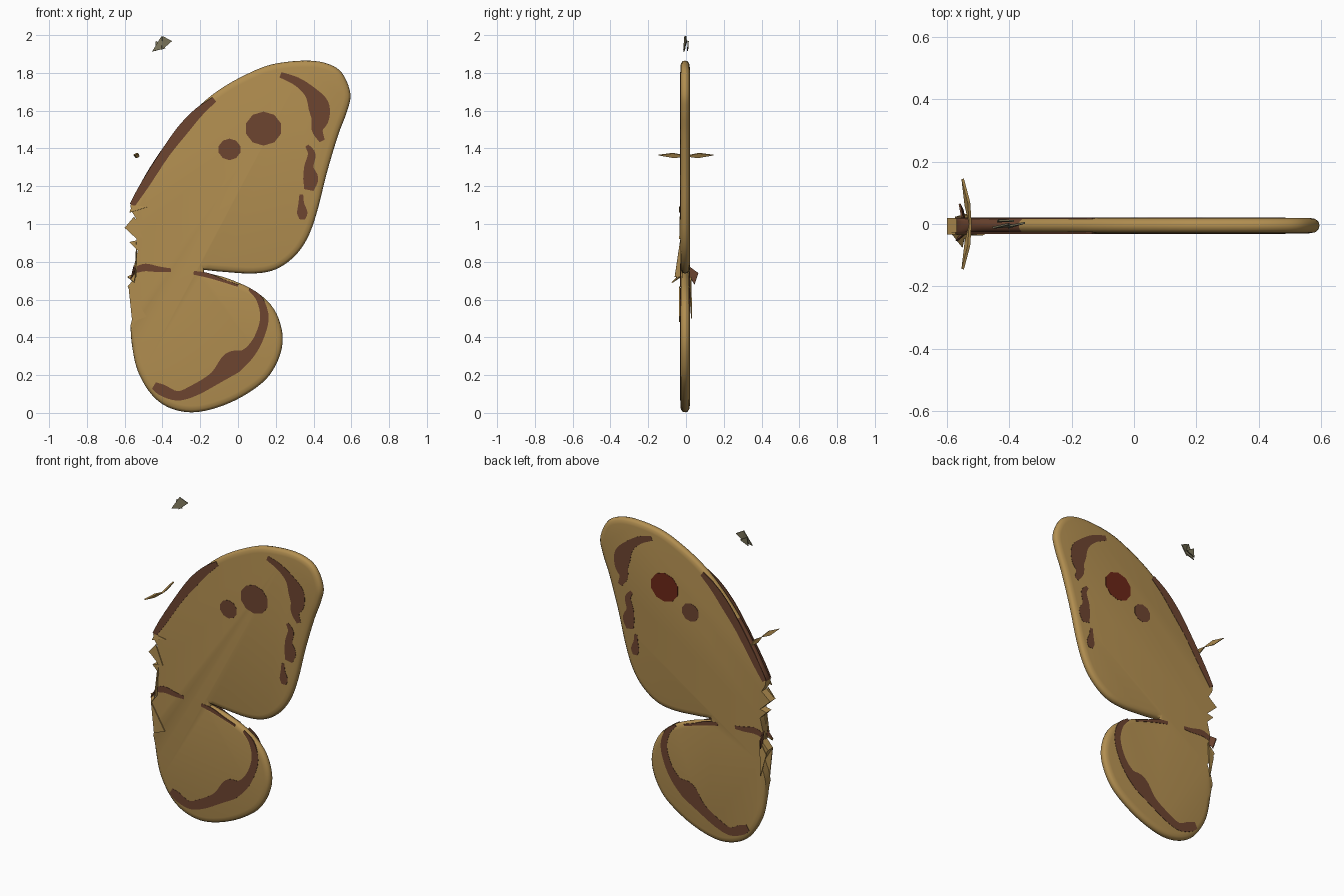
import bpy, bmesh, math
from mathutils import Vector

if "Cube" in bpy.data.objects:
    bpy.data.objects.remove(bpy.data.objects["Cube"])

YC, HALF = -0.005, 0.025          # wing mid-plane and half thickness


def material(name, rgb):
    m = bpy.data.materials.new(name)
    m.diffuse_color = (*rgb, 1)
    m.use_nodes = True
    m.node_tree.nodes["Principled BSDF"].inputs["Base Color"].default_value = m.diffuse_color
    return m


TAN = material("wing tan", (0.44, 0.27, 0.08))
BROWN = material("marking brown", (0.155, 0.06, 0.03))
RED = material("dark red", (0.15, 0.02, 0.009))
OLIVE = material("grey olive", (0.20, 0.18, 0.105))


def smooth(pts, n=5):
    """Catmull-Rom through an open list of points of any dimension."""
    p = [Vector(q) for q in pts]
    p = [2 * p[0] - p[1]] + p + [2 * p[-1] - p[-2]]
    out = []
    for a, b, c, d in zip(p, p[1:], p[2:], p[3:]):
        for i in range(n):
            t = i / n
            out.append(0.5 * (2 * b + (c - a) * t + (2 * a - 5 * b + 4 * c - d) * t * t
                              + (3 * b - a - 3 * c + d) * t ** 3))
    return out + [p[-2]]


def finish(bm, name, mats, shade=False):
    bmesh.ops.recalc_face_normals(bm, faces=bm.faces)
    me = bpy.data.meshes.new(name)
    bm.to_mesh(me)
    bm.free()
    for m in mats:
        me.materials.append(m)
    ob = bpy.data.objects.new(name, me)
    bpy.context.collection.objects.link(ob)
    if shade:
        bpy.context.view_layer.objects.active = ob
        ob.select_set(True)
        bpy.ops.object.shade_smooth_by_angle(angle=math.radians(40))
        ob.select_set(False)
    return ob


def loft(rings, bm):
    """Skin equal rings of 3D points and cap both ends."""
    vs = [[bm.verts.new(p) for p in r] for r in rings]
    n = len(vs[0])
    for a, b in zip(vs, vs[1:]):
        for i in range(n):
            j = (i + 1) % n
            bm.faces.new((a[i], a[j], b[j], b[i]))
    bm.faces.new(vs[0])
    bm.faces.new(vs[-1])


# Wing pair: smooth fore and hind outlines, then the torn root edge
fore = [(-.57, 1.10), (-.49, 1.26), (-.37, 1.44), (-.22, 1.61), (-.10, 1.71), (.04, 1.79),
        (.18, 1.845), (.35, 1.865), (.47, 1.85), (.55, 1.80), (.595, 1.69), (.575, 1.59),
        (.53, 1.47), (.47, 1.27), (.42, 1.07), (.37, .93), (.30, .83), (.20, .76),
        (.08, .738), (-.08, .747), (-.18, .757)]
hind = [(-.18, .745), (-.05, .71), (.09, .645), (.19, .55), (.235, .42), (.22, .30), (.15, .18),
        (.02, .085), (-.12, .025), (-.25, .003), (-.37, .03), (-.46, .10), (-.53, .22),
        (-.56, .35), (-.57, .46)]
torn = [(-.555, .52), (-.53, .58), (-.585, .67), (-.54, .72), (-.55, .78), (-.53, .86),
        (-.575, .905), (-.53, .915), (-.60, .98), (-.54, 1.03), (-.565, 1.07)]
rounded = smooth(fore) + smooth(hind)
line = rounded + [Vector(p) for p in torn]
inward = []
for i, p in enumerate(line):
    d = (line[(i + 1) % len(line)] - line[i - 1]).normalized()
    ease = min(1, i / 5, max(0, len(rounded) - 1 - i) / 5)
    inward.append(Vector((d.y, -d.x)) * ease)
profile = [(.034, -1), (.014, -.86), (.003, -.5), (0, 0), (.003, .5), (.014, .86), (.034, 1)]
bm = bmesh.new()
loft([[(p.x + q.x * k, YC + HALF * s, p.y + q.y * k) for p, q in zip(line, inward)]
      for k, s in profile], bm)
for f in bm.faces:                # dark leading edge near the root
    c = f.calc_center_median()
    if len(f.verts) == 4 and c.x < -.36 and 1.1 < c.z < 1.46:
        f.material_index = 1
finish(bm, "wing_pair", [TAN, BROWN], True)


# Painted markings: thin plates on both faces of the wing
def plate(name, outline, side, mat):
    bm = bmesh.new()
    y = YC + side * HALF
    loft([[(p[0], y + side * o, p[1]) for p in outline] for o in (-.004, .0015)], bm)
    finish(bm, name, [mat])


def ribbon(path):
    """Outline of a band from (x, z, width) points."""
    s = smooth(path, 4)
    left, right = [], []
    for i, p in enumerate(s):
        d = (s[min(i + 1, len(s) - 1)] - s[max(i - 1, 0)]).to_2d().normalized()
        n, c = Vector((-d.y, d.x)) * p.z / 2, p.to_2d()
        left.append(c + n)
        right.append(c - n)
    return left + right[::-1]


def spot(x, z, rx, rz):
    return [(x + rx * math.cos(a), z + rz * math.sin(a))
            for a in (math.tau * (i + .5) / 10 for i in range(10))]


bands = {
    "leading_band": [(-.56, 1.10, .03), (-.495, 1.205, .045), (-.385, 1.375, .05),
                     (-.295, 1.495, .06), (-.21, 1.59, .05), (-.125, 1.66, .03)],
    "tip_band": [(.225, 1.79, .03), (.31, 1.755, .045), (.38, 1.70, .065), (.425, 1.63, .11),
                 (.435, 1.56, .095), (.42, 1.50, .06), (.445, 1.44, .03)],
    "edge_band": [(.365, 1.415, .02), (.39, 1.37, .04), (.375, 1.30, .05), (.385, 1.24, .08),
                  (.375, 1.18, .05)],
    "edge_drop": [(.335, 1.155, .02), (.335, 1.11, .03), (.34, 1.06, .055), (.34, 1.025, .03)],
    "hind_band": [(.06, .655, .015), (.115, .60, .035), (.14, .50, .045), (.105, .385, .05),
                  (.045, .305, .07), (-.03, .265, .12), (-.12, .185, .07), (-.23, .12, .06),
                  (-.32, .09, .05), (-.40, .12, .06), (-.445, .145, .04)],
    "root_seam_band": [(-.545, .755, .03), (-.49, .77, .04), (-.42, .76, .03), (-.355, .755, .02)],
    "notch_band": [(-.235, .742, .02), (-.16, .728, .025), (-.08, .70, .015), (.0, .673, .012)],
}
for side, tag in ((-1, "front"), (1, "back")):
    for name, path in bands.items():
        plate(f"{name}_{tag}", ribbon(path), side, BROWN)
    plate(f"small_spot_{tag}", spot(-.045, 1.395, .06, .057), side, BROWN)
    plate(f"large_spot_{tag}", spot(.135, 1.505, .097, .09), side, BROWN if side < 0 else RED)


# Loose and torn shards: thin folded scraps
def shard(name, tris, mat, thick=.006):
    bm = bmesh.new()
    for t in tris:
        bm.faces.new([bm.verts.new(p) for p in t])
    ob = finish(bm, name, [mat])
    mod = ob.modifiers.new("thickness", "SOLIDIFY")
    mod.thickness, mod.offset = thick, 0


shard("floating_chip", [
    [(-.455, -.012, 1.913), (-.405, 0, 1.995), (-.385, -.006, 1.93)],
    [(-.44, .008, 1.915), (-.435, .012, 1.97), (-.385, .01, 1.94)],
    [(-.405, -.012, 1.92), (-.40, -.006, 1.995), (-.35, .004, 1.968)]], OLIVE)
for s, tag in ((-1, "front"), (1, "back")):
    shard(f"side_sliver_{tag}", [
        [(-.55, s * .145, 1.365), (-.53, s * .07, 1.375), (-.54, s * .06, 1.35)],
        [(-.53, s * .07, 1.375), (-.525, s * -.005, 1.36), (-.54, s * .06, 1.35)]], TAN, .009)
shard("upper_root_tear", [
    [(-.575, -.033, 1.06), (-.48, -.033, 1.09), (-.56, -.028, 1.10)],
    [(-.60, -.031, .98), (-.50, -.033, .92), (-.55, -.031, 1.04)],
    [(-.535, -.03, .92), (-.54, -.06, .72), (-.545, -.01, .72)]], TAN)
shard("lower_root_tear", [
    [(-.58, -.035, .67), (-.485, -.034, .51), (-.56, -.034, .48)],
    [(-.585, -.03, .72), (-.55, -.075, .69), (-.54, -.02, .74)],
    [(-.575, .02, .64), (-.53, .025, .72), (-.54, .03, .50)]], TAN)
shard("brown_root_tear", [
    [(-.55, .01, .78), (-.56, .065, .74), (-.545, .02, .70)],
    [(-.56, .065, .74), (-.55, .045, .68), (-.545, .02, .72)],
    [(-.54, -.03, .78), (-.57, -.055, .71), (-.55, -.02, .73)]], BROWN)
